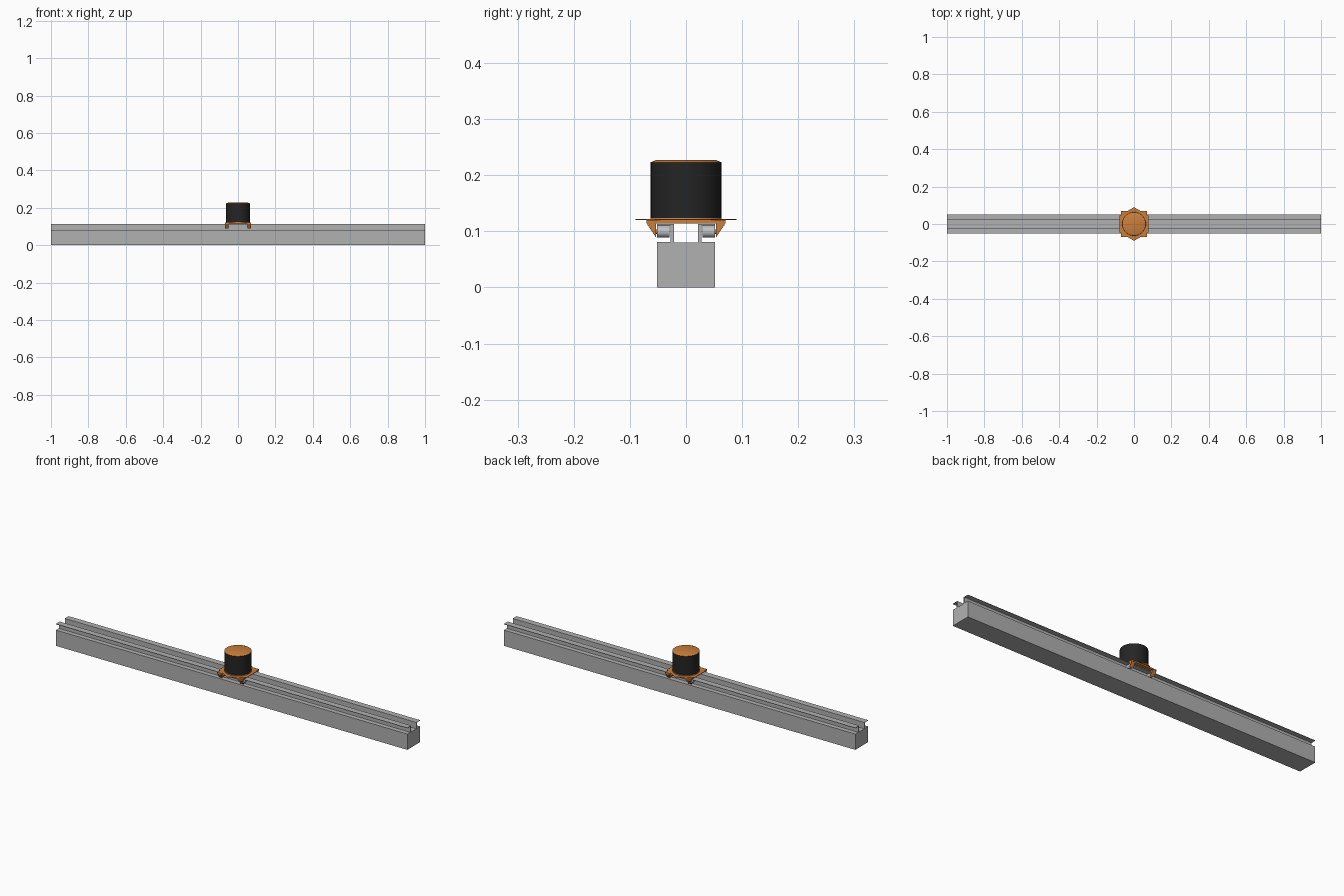
import bpy, bmesh, math
from mathutils import Matrix

if "Cube" in bpy.data.objects:
    bpy.data.objects.remove(bpy.data.objects["Cube"])


def material(name, rgb):
    m = bpy.data.materials.new(name)
    m.diffuse_color = (*rgb, 1)
    m.use_nodes = True
    m.node_tree.nodes["Principled BSDF"].inputs["Base Color"].default_value = m.diffuse_color
    return m


GREY = material("steel_grey", (0.44, 0.44, 0.44))
ROLLER = material("roller_grey", (0.52, 0.53, 0.55))
ORANGE = material("copper_orange", (0.60, 0.21, 0.045))
BLACK = material("matte_black", (0.018, 0.018, 0.018))


def finish(name, bm, mat, smooth=False):
    bmesh.ops.recalc_face_normals(bm, faces=bm.faces)
    me = bpy.data.meshes.new(name)
    bm.to_mesh(me)
    bm.free()
    me.materials.append(mat)
    ob = bpy.data.objects.new(name, me)
    bpy.context.collection.objects.link(ob)
    if smooth:
        bpy.ops.object.select_all(action='DESELECT')
        ob.select_set(True)
        bpy.context.view_layer.objects.active = ob
        bpy.ops.object.shade_smooth_by_angle(angle=math.radians(30))
    return ob


def extrude_yz(name, profile, x0, x1, mat):
    """Extrude a (y, z) outline along x."""
    bm = bmesh.new()
    face = bm.faces.new([bm.verts.new((x0, y, z)) for y, z in profile])
    new = bmesh.ops.extrude_face_region(bm, geom=[face])["geom"]
    bmesh.ops.translate(bm, vec=(x1 - x0, 0, 0),
                        verts=[v for v in new if isinstance(v, bmesh.types.BMVert)])
    return finish(name, bm, mat)


def drum(name, z0, z1, r0, r1, mat, sides=48, spin=0.0):
    bm = bmesh.new()
    bmesh.ops.create_cone(bm, cap_ends=True, segments=sides, radius1=r0, radius2=r1,
                          depth=z1 - z0, matrix=Matrix.Translation((0, 0, (z0 + z1) / 2))
                          @ Matrix.Rotation(spin, 4, 'Z'))
    return finish(name, bm, mat, sides > 12)


def axle_cylinder(name, x, y0, y1, z, r, mat):
    bm = bmesh.new()
    bmesh.ops.create_cone(bm, cap_ends=True, segments=32, radius1=r, radius2=r,
                          depth=abs(y1 - y0),
                          matrix=Matrix.Translation((x, (y0 + y1) / 2, z))
                          @ Matrix.Rotation(math.pi / 2, 4, 'X'))
    return finish(name, bm, mat, True)


# Rail: solid base with two webs carrying thin outward flanges
half = [(0.052, 0), (0.052, 0.081), (0.028, 0.081), (0.028, 0.1105),
        (0.052, 0.1105), (0.052, 0.113), (0.021, 0.113), (0.021, 0.080)]
extrude_yz("rail", half + [(-y, z) for y, z in reversed(half)], -1, 1, GREY)

# Carriage plate
extrude_yz("carriage_plate", [(-0.07, 0.1135), (0.07, 0.1135), (0.07, 0.12), (-0.07, 0.12)],
           -0.07, 0.07, ORANGE)

# Tapered legs, each holding a roller under the flange
for sx in (-1, 1):
    for sy in (-1, 1):
        leg = [(0.0535, 0.089), (0.069, 0.112), (0.069, 0.116), (0.0535, 0.116)]
        extrude_yz("leg", [(sy * y, z) for y, z in leg],
                   sx * 0.06 - 0.0105, sx * 0.06 + 0.0105, ORANGE)
        axle_cylinder("roller", sx * 0.06, sy * 0.0295, sy * 0.052, 0.0995, 0.0108, ROLLER)
        axle_cylinder("axle", sx * 0.06, sy * 0.0515, sy * 0.056, 0.0995, 0.004, ORANGE)

# Thin hexagonal flange plate with points toward front and back
drum("hexagon_plate", 0.1202, 0.1215, 0.09, 0.09, ORANGE, 6)

# Drum body with base ring and chamfered lid
drum("base_ring", 0.1215, 0.124, 0.064, 0.063, ORANGE)
drum("drum_body", 0.124, 0.223, 0.063, 0.063, BLACK)
drum("drum_lid", 0.223, 0.227, 0.063, 0.053, ORANGE)
